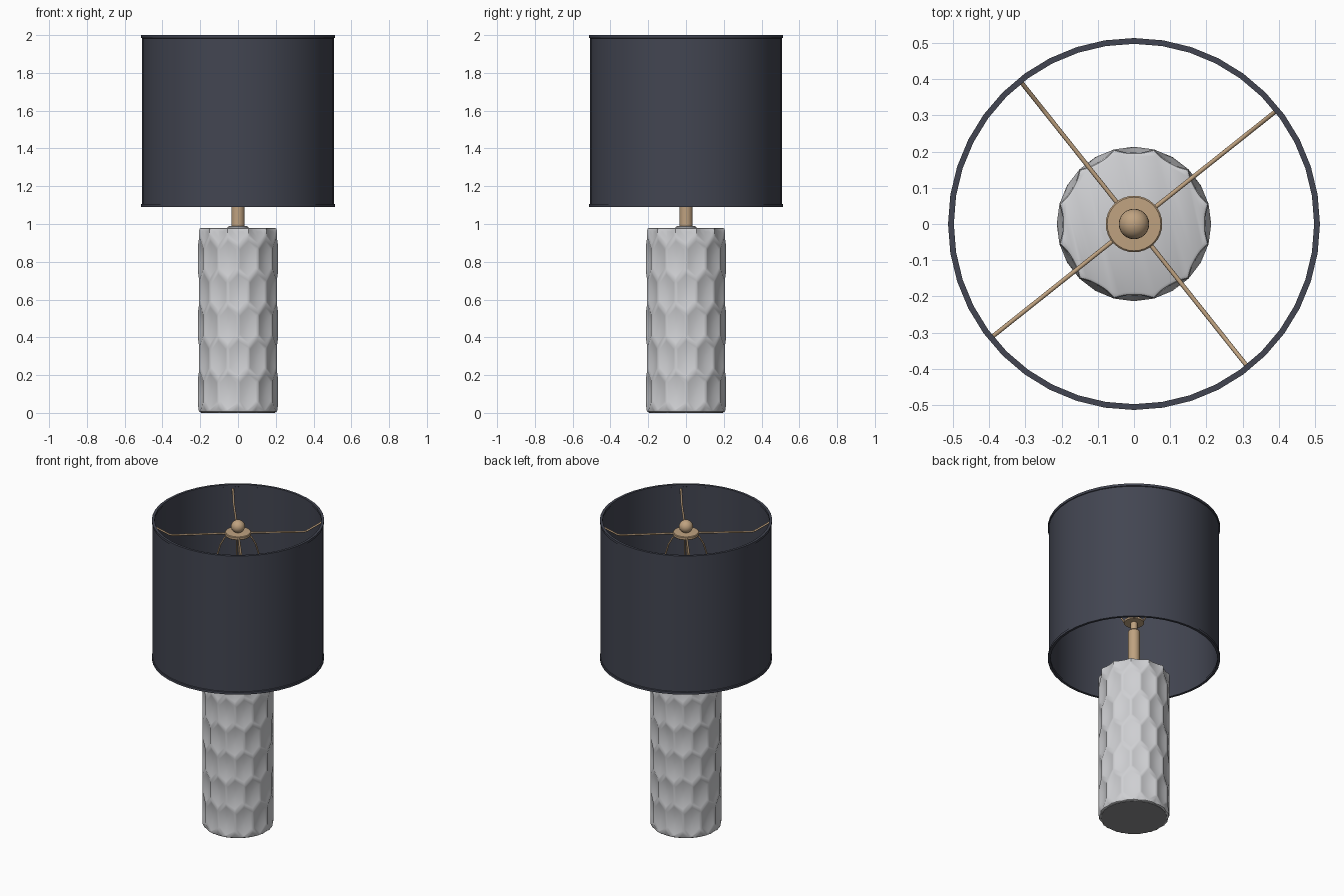
import bpy, bmesh, math
from mathutils import Vector

if "Cube" in bpy.data.objects:
    bpy.data.objects.remove(bpy.data.objects["Cube"])


def material(name, rgb):
    m = bpy.data.materials.new(name)
    m.diffuse_color = (*rgb, 1)
    m.use_nodes = True
    m.node_tree.nodes["Principled BSDF"].inputs["Base Color"].default_value = m.diffuse_color
    return m


NAVY = material("navy fabric", (0.055, 0.06, 0.083))
WHITE = material("white ceramic", (0.62, 0.625, 0.645))
BRASS = material("brushed brass", (0.52, 0.36, 0.215))
FELT = material("grey felt", (0.27, 0.27, 0.275))


def finish(bm, name, mats, angle=35):
    bmesh.ops.remove_doubles(bm, verts=bm.verts, dist=0.0004)
    bmesh.ops.recalc_face_normals(bm, faces=bm.faces)
    me = bpy.data.meshes.new(name)
    bm.to_mesh(me)
    bm.free()
    for m in mats:
        me.materials.append(m)
    ob = bpy.data.objects.new(name, me)
    bpy.context.collection.objects.link(ob)
    bpy.ops.object.select_all(action='DESELECT')
    ob.select_set(True)
    bpy.context.view_layer.objects.active = ob
    bpy.ops.object.shade_smooth_by_angle(angle=math.radians(angle))
    return ob


def lathe(name, profile, mat, sides=32, closed=False):
    bm = bmesh.new()
    vs = [bm.verts.new((r, 0, z)) for r, z in profile]
    pairs = list(zip(vs, vs[1:])) + ([(vs[-1], vs[0])] if closed else [])
    edges = [bm.edges.new(p) for p in pairs]
    bmesh.ops.spin(bm, geom=vs + edges, cent=(0, 0, 0), axis=(0, 0, 1),
                   angle=math.tau, steps=sides, use_merge=False)
    return finish(bm, name, [mat])


def wire(name, points, radius, mat):
    """Round wire following a list of points."""
    cu = bpy.data.curves.new(name, 'CURVE')
    cu.dimensions = '3D'
    cu.bevel_depth = radius
    cu.bevel_resolution = 2
    cu.use_fill_caps = True
    sp = cu.splines.new('POLY')
    sp.points.add(len(points) - 1)
    for p, co in zip(sp.points, points):
        p.co = (*co, 1)
    cu.materials.append(mat)
    bpy.context.collection.objects.link(bpy.data.objects.new(name, cu))


# Ceramic body: honeycomb of dished, tall hexagons wrapped on a cylinder
R, DEPTH, COLS = 0.213, 0.017, 12
PITCH, FIRST, SIDE, TIP = 0.176, 0.112, 0.06, 0.116
half = math.pi / COLS
hexagon = [(0, TIP), (-1, SIDE), (-1, -SIDE), (0, -TIP), (1, -SIDE), (1, SIDE)]
LEVELS = (1, 0.8, 0.55, 0.28)


def on_body(a, z, t):
    r = R - DEPTH * (1 - t * t)
    return (r * math.cos(a), r * math.sin(a), z)


bm = bmesh.new()
for row in range(-1, 7):
    zc = FIRST + row * PITCH
    for col in range(COLS):
        ac = (2 * col + (row + 1) % 2) * half
        rings = [[bm.verts.new(on_body(ac + u * half * t, zc + v * t, t))
                  for u, v in hexagon] for t in LEVELS]
        for outer, inner in zip(rings, rings[1:]):
            for i in range(6):
                j = (i + 1) % 6
                bm.faces.new((outer[i], outer[j], inner[j], inner[i]))
        mid = bm.verts.new(on_body(ac, zc, 0))
        for i in range(6):
            bm.faces.new((rings[-1][i], rings[-1][(i + 1) % 6], mid))
bmesh.ops.remove_doubles(bm, verts=bm.verts, dist=0.0005)

# Trim both ends, round the rims inward and cap them
for cut, end, up in ((0.966, 0.98, 1), (0.014, 0.003, -1)):
    bmesh.ops.bisect_plane(bm, geom=bm.verts[:] + bm.edges[:] + bm.faces[:],
                           plane_co=(0, 0, cut), plane_no=(0, 0, up), clear_outer=True)
    rim = [e for e in bm.edges if e.is_boundary
           and all(abs(v.co.z - cut) < 1e-4 for v in e.verts)]
    for scale, z in ((0.985, cut + (end - cut) * 0.7), (0.965, end)):
        new = bmesh.ops.extrude_edge_only(bm, edges=rim)["geom"]
        for v in (g for g in new if isinstance(g, bmesh.types.BMVert)):
            v.co = Vector((v.co.x * scale, v.co.y * scale, z))
        rim = [g for g in new if isinstance(g, bmesh.types.BMEdge)]
    bmesh.ops.contextual_create(bm, geom=rim)
finish(bm, "ceramic_body", [WHITE], 40)

# Felt pad under the body
lathe("felt_pad", [(0, 0), (0.196, 0), (0.196, 0.004), (0, 0.004)], FELT, 24)

# Collar, neck and socket
lathe("body_collar", [(0.055, 0.975), (0.055, 0.984), (0.045, 0.99), (0, 0.99)], WHITE)
lathe("neck", [(0, 0.98), (0.035, 0.98), (0.035, 1.275), (0.03, 1.282), (0.02, 1.282),
               (0.02, 1.335), (0.06, 1.335), (0.06, 1.347), (0, 1.347)], BRASS)

# Hub disc and ball finial
lathe("hub_disc", [(0, 1.9), (0.074, 1.9), (0.078, 1.904), (0.078, 1.918),
                   (0.074, 1.922), (0.016, 1.924), (0.016, 1.935), (0, 1.935)], BRASS)
ball = [(0.042 * math.sin(math.pi * i / 12), 1.957 - 0.04 * math.cos(math.pi * i / 12))
        for i in range(13)]
lathe("finial_ball", ball, BRASS, 24)

# Four cranked spokes, each with a harp leg below it
for k in range(4):
    a = math.radians(38.5 + 90 * k)

    def around(path):
        return [(r * math.cos(a), r * math.sin(a), z) for r, z in path]

    wire(f"spoke_{k + 1}", around([(0.06, 1.913), (0.39, 1.91), (0.41, 1.915),
                                   (0.5, 1.97)]), 0.006, BRASS)
    wire(f"harp_leg_{k + 1}", around([(0.05, 1.903), (0.08, 1.885), (0.105, 1.84),
                                      (0.13, 1.75), (0.14, 1.64), (0.13, 1.53),
                                      (0.1, 1.42), (0.055, 1.341)]), 0.005, BRASS)

# Drum shade with slightly thicker rims
lathe("drum_shade", [(0.497, 1.09), (0.513, 1.09), (0.513, 1.105), (0.508, 1.107),
                     (0.508, 1.983), (0.513, 1.985), (0.513, 2.0), (0.497, 2.0),
                     (0.497, 1.985), (0.501, 1.983), (0.501, 1.107), (0.497, 1.105)],
      NAVY, 40, closed=True)
